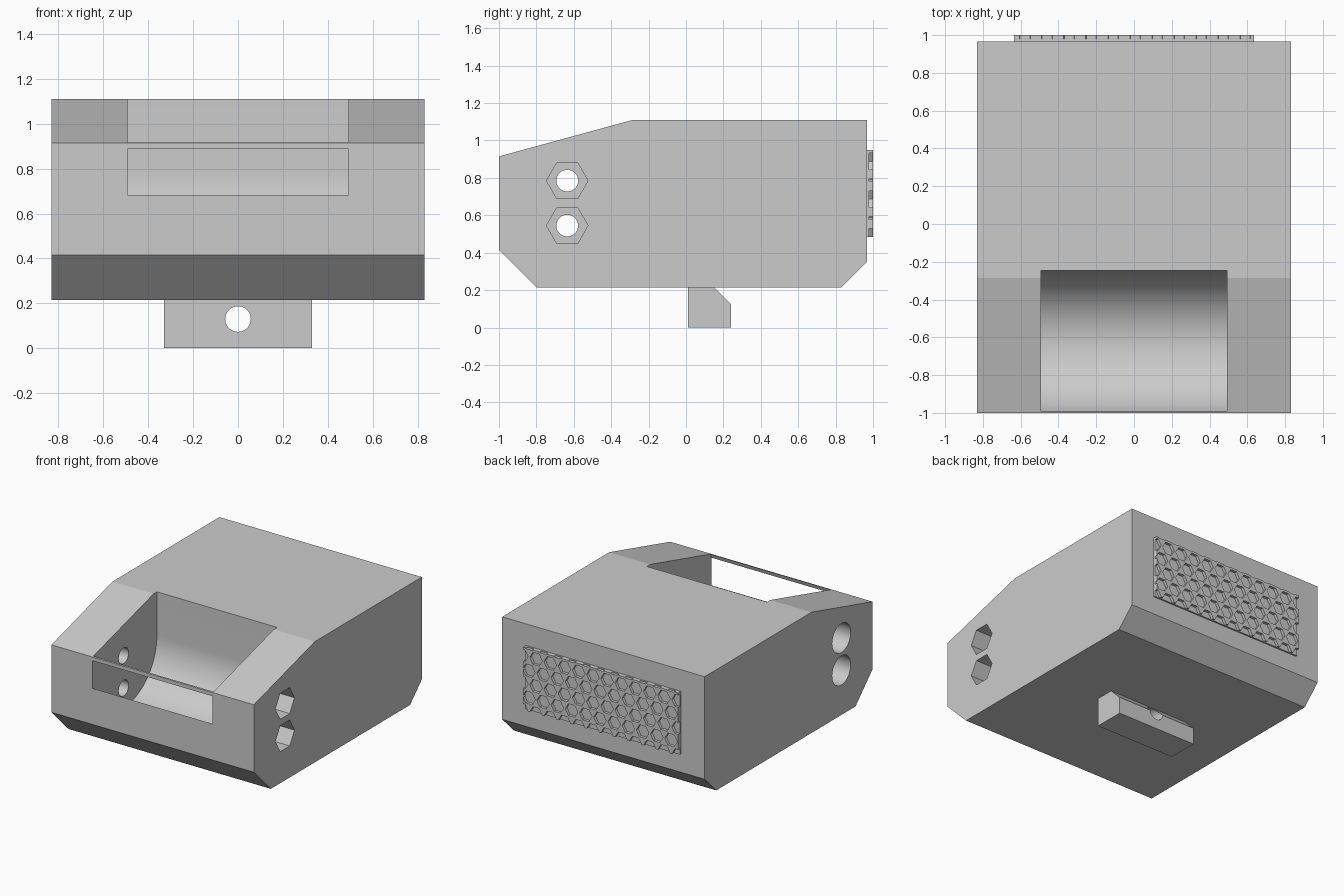
import bpy
import bmesh
import math

cube = bpy.data.objects.get("Cube")
if cube:
    bpy.data.objects.remove(cube, do_unlink=True)

grey = bpy.data.materials.new("plain_grey")
grey.use_nodes = True
GREY = (0.6, 0.6, 0.6, 1.0)
grey.diffuse_color = GREY
grey.node_tree.nodes["Principled BSDF"].inputs["Base Color"].default_value = GREY


def circle(cu, cv, r, sides, start=0.0, sweep=360.0):
    """Points of a regular polygon, or of an arc when sweep is under a full turn."""
    n = sides if sweep == 360.0 else sides + 1
    angles = [math.radians(start + sweep * i / sides) for i in range(n)]
    return [(cu + r * math.cos(a), cv + r * math.sin(a)) for a in angles]


def prisms(name, profiles, axis, lo, hi):
    """Extrude closed profiles along x (profile in y, z) or y (profile in x, z)."""
    bm = bmesh.new()
    for pts in profiles:
        place = (lambda p, t: (t, *p)) if axis == "x" else (lambda p, t: (p[0], t, p[1]))
        ring_a = [bm.verts.new(place(p, lo)) for p in pts]
        ring_b = [bm.verts.new(place(p, hi)) for p in pts]
        bm.faces.new(ring_a)
        bm.faces.new(ring_b)
        for i in range(len(pts)):
            j = (i + 1) % len(pts)
            bm.faces.new((ring_a[i], ring_a[j], ring_b[j], ring_b[i]))
    bmesh.ops.recalc_face_normals(bm, faces=bm.faces)
    mesh = bpy.data.meshes.new(name)
    bm.to_mesh(mesh)
    bm.free()
    mesh.materials.append(grey)
    obj = bpy.data.objects.new(name, mesh)
    bpy.context.collection.objects.link(obj)
    return obj


def activate(obj):
    bpy.ops.object.select_all(action="DESELECT")
    obj.select_set(True)
    bpy.context.view_layer.objects.active = obj


def cut(target, cutter):
    """Subtract the cutter, then discard it."""
    cutter.hide_render = True
    mod = target.modifiers.new("cut", "BOOLEAN")
    mod.operation = "DIFFERENCE"
    mod.solver = "EXACT"
    mod.object = cutter
    activate(target)
    bpy.ops.object.modifier_apply(modifier=mod.name)
    bpy.data.objects.remove(cutter, do_unlink=True)


def finish(obj):
    activate(obj)
    bpy.ops.object.shade_smooth_by_angle(angle=math.radians(10))


# Housing: chamfered side profile
body = prisms("housing", [[
    (-1, 0.915), (-0.285, 1.11), (0.967, 1.11), (0.967, 0.35),
    (0.83, 0.215), (-0.8, 0.215), (-1, 0.415)]], "x", -0.83, 0.83)

# Round-bottomed bay that opens at the top and breaks through the front as a slot
bay_y, bay_z, bay_r = -0.63, 0.785, 0.384
bay = circle(bay_y, bay_z, bay_r, 84, 90, 270)
bay += [(bay_y + bay_r, 1.4), (bay_y, 1.4)]
cut(body, prisms("bay_cutter", [bay], "x", -0.493, 0.493))

# Two cross bolts: through holes, hexagonal nut pockets, round head pockets
bolts = [(-0.635, 0.785), (-0.635, 0.545)]
cut(body, prisms("bolt_cutter", [circle(y, z, 0.058, 48) for y, z in bolts], "x", -1, 1))
cut(body, prisms("nut_cutter", [circle(y, z, 0.111, 6) for y, z in bolts], "x", 0.63, 1))
cut(body, prisms("head_cutter", [circle(y, z, 0.108, 48) for y, z in bolts], "x", -1, -0.63))
finish(body)

# Mounting tab underneath, with a bolt hole
tab = prisms("mounting_tab", [[
    (0.01, 0), (0.24, 0), (0.24, 0.125), (0.15, 0.215), (0.15, 0.23), (0.01, 0.23)]],
    "x", -0.33, 0.33)
cut(tab, prisms("tab_cutter", [circle(0, 0.13, 0.057, 48)], "y", -0.2, 0.5))
finish(tab)

# Rear grille plate with staggered hexagonal recesses clipped by its edges
half_w, low, high = 0.635, 0.485, 0.95
grille = prisms("rear_grille", [[
    (-half_w, low), (half_w, low), (half_w, high), (-half_w, high)]], "y", 0.96, 1.0)
pitch = 0.1165
cells = []
for row in range(6):
    for col in range(12):
        x = -half_w + pitch * (col + 0.5 * (row % 2))
        z = low + row * pitch * math.sqrt(3) / 2
        cells.append(circle(x, z, 0.051, 6))
cut(grille, prisms("cell_cutter", cells, "y", 0.979, 1.1))
finish(grille)
